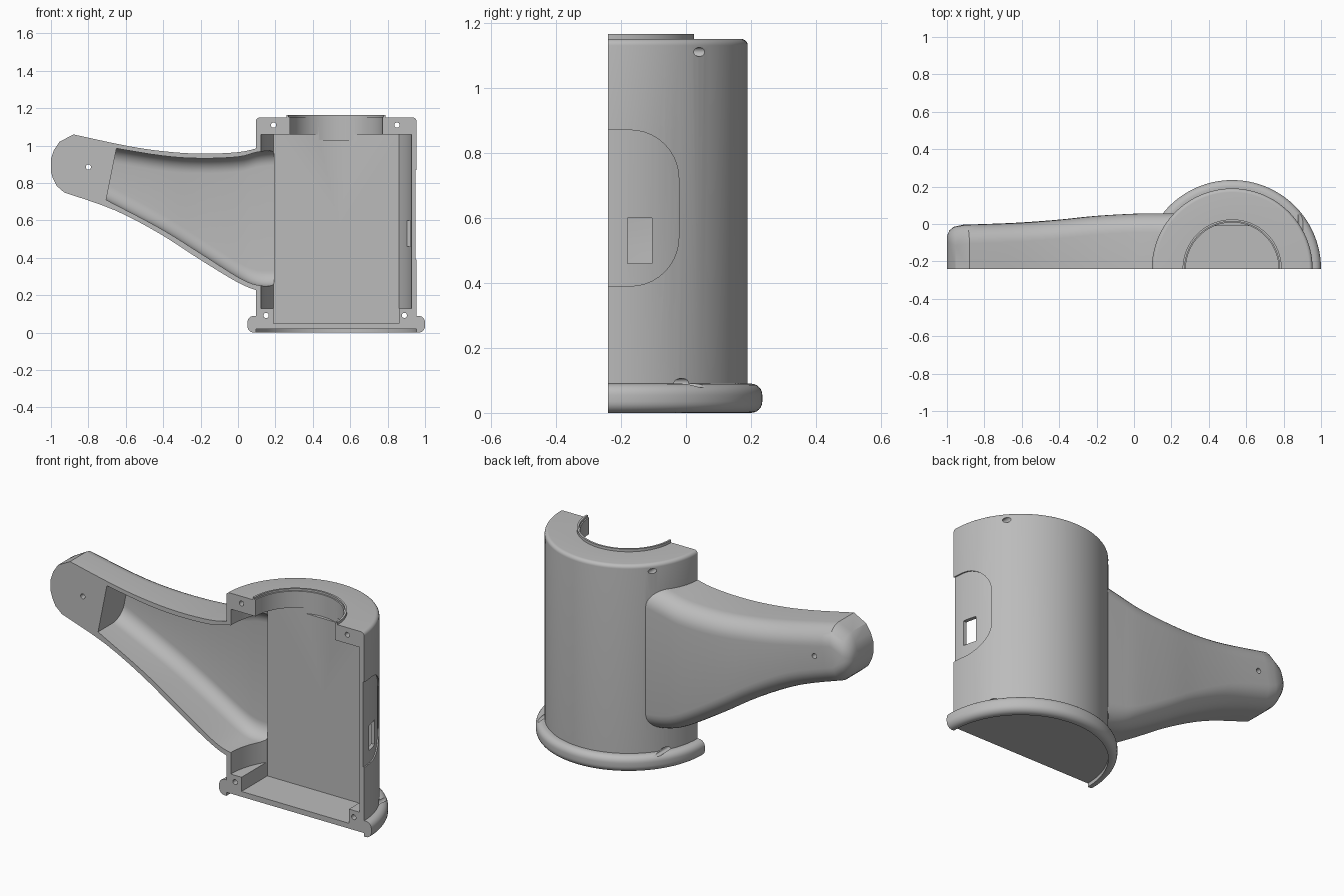
import bpy, bmesh, math
from mathutils import Vector

cube = bpy.data.objects.get("Cube")
if cube:
    bpy.data.objects.remove(cube, do_unlink=True)

CX, CY = 0.525, -0.24      # cylinder axis; CY is also the split plane
FRONT = CY - 0.1           # solids overshoot the split plane, then get trimmed

grey = bpy.data.materials.new("plain grey")
grey.use_nodes = True
grey.diffuse_color = (0.5, 0.5, 0.5, 1)
grey.node_tree.nodes["Principled BSDF"].inputs["Base Color"].default_value = (0.5, 0.5, 0.5, 1)


def make(name, bm):
    bmesh.ops.recalc_face_normals(bm, faces=bm.faces[:])
    mesh = bpy.data.meshes.new(name)
    bm.to_mesh(mesh)
    bm.free()
    ob = bpy.data.objects.new(name, mesh)
    bpy.context.scene.collection.objects.link(ob)
    mesh.materials.append(grey)
    return ob


def skin(name, rings):
    """Closed solid through a list of equal-length rings, capped at both ends."""
    bm = bmesh.new()
    loops = [[bm.verts.new(p) for p in ring] for ring in rings]
    n = len(loops[0])
    for a, b in zip(loops, loops[1:]):
        for i in range(n):
            j = (i + 1) % n
            bm.faces.new((a[i], a[j], b[j], b[i]))
    bm.faces.new(loops[0])
    bm.faces.new(loops[-1])
    return make(name, bm)


def lathe(name, profile, segs=112):
    """Stack of circles from (radius, z) pairs around the cylinder axis."""
    turn = [2 * math.pi * (i + 0.5) / segs for i in range(segs)]
    return skin(name, [[(CX + r * math.cos(a), CY + r * math.sin(a), z) for a in turn]
                       for r, z in profile])


def fillet(r, z, f, start, steps=6):
    """Quarter-round (radius, z) points centred on (r, z)."""
    angles = [math.radians(start + 90 * i / steps) for i in range(steps + 1)]
    return [(r + f * math.cos(a), z + f * math.sin(a)) for a in angles]


def box(name, lo, hi):
    return skin(name, [[(x, lo[1], lo[2]), (x, hi[1], lo[2]), (x, hi[1], hi[2]), (x, lo[1], hi[2])]
                       for x in (lo[0], hi[0])])


def drill(name, x, z, r=0.014):
    turn = [2 * math.pi * i / 20 for i in range(20)]
    return skin(name, [[(x + r * math.cos(a), y, z + r * math.sin(a)) for a in turn]
                       for y in (FRONT, 0.4)])


def combine(ob, other, operation):
    mod = ob.modifiers.new(operation.lower(), 'BOOLEAN')
    mod.operation, mod.object, mod.solver = operation, other, 'EXACT'
    with bpy.context.temp_override(object=ob, active_object=ob, selected_objects=[ob]):
        bpy.ops.object.modifier_apply(modifier=mod.name)
    bpy.data.objects.remove(other, do_unlink=True)


def smooth_path(stations, steps=4):
    """Catmull-Rom samples through tuples of any length."""
    pts = [stations[0]] + stations + [stations[-1]]
    out = []
    for a, b, c, d in zip(pts, pts[1:], pts[2:], pts[3:]):
        for k in range(steps):
            t = k / steps
            out.append(tuple(q + 0.5 * t * (r - p + t * (2 * p - 5 * q + 4 * r - s + t * (3 * (q - r) + s - p)))
                             for p, q, r, s in zip(a, b, c, d)))
    return out + [stations[-1]]


def arm(name, stations, radius):
    """Rounded-back sections between a top point and a bottom point: (xt, zt, xb, zb, y)."""
    rings = []
    for xt, zt, xb, zb, y in stations:
        top, low = Vector((xt, 0, zt)), Vector((xb, 0, zb))
        height = (top - low).length
        up = (top - low) / height
        f = min(radius, height * 0.45)
        ring = [top + Vector((0, FRONT, 0))]
        arc = [math.radians(90 * i / 8) for i in range(9)]
        ring += [top - up * f * (1 - math.cos(a)) + Vector((0, y - f + f * math.sin(a), 0)) for a in arc]
        ring += [low + up * f * (1 - math.cos(a)) + Vector((0, y - f + f * math.sin(a), 0))
                 for a in reversed(arc)]
        ring.append(low + Vector((0, FRONT, 0)))
        rings.append(ring)
    return skin(name, rings)


# Cylindrical body with rounded base flange and top collar
shell = lathe("half_housing", fillet(0.44, 0.035, 0.035, -90) + fillet(0.44, 0.055, 0.035, 0)
              + [(0.43, 0.09)] + fillet(0.41, 1.13, 0.02, 0) + [(0.265, 1.15), (0.265, 1.165)])

# Swept arm: rounded tip, then a flare toward the body
tip = [(-1.0, 0.93, -1.0, 0.86, -0.065), (-0.985, 0.975, -0.99, 0.825, -0.035),
       (-0.955, 1.02, -0.97, 0.785, -0.015)]
flare = [(-0.88, 1.06, -0.93, 0.75, -0.004), (-0.6, 1.0, -0.66, 0.655, 0.006),
         (-0.4, 0.97, -0.42, 0.53, 0.022), (-0.2, 0.957, -0.21, 0.395, 0.043),
         (0, 0.965, 0, 0.268, 0.055), (0.12, 0.99, 0.12, 0.222, 0.056), (0.26, 1.02, 0.26, 0.205, 0.056)]
combine(shell, arm("arm", tip + smooth_path(flare), 0.1), 'UNION')

# Main cavity: wide box plus round side channels, both ending at a flat back wall
WALL = -0.01
channel = lathe("channel_cutter", [(0.402, 0.13), (0.402, 1.06)])
combine(channel, box("back_trim", (0, WALL, 0), (1.1, 0.4, 1.3)), 'DIFFERENCE')
combine(channel, box("bay", (0.19, FRONT, 0.05), (0.86, WALL, 1.06)), 'UNION')
combine(shell, channel, 'DIFFERENCE')

# Hollow of the arm, opening into the main cavity
hollow = [(-0.65, 0.985, -0.705, 0.71, -0.03), (-0.4, 0.945, -0.42, 0.56, -0.008),
          (-0.2, 0.932, -0.21, 0.43, 0.013), (0, 0.94, 0, 0.297, 0.025),
          (0.1, 0.965, 0.1, 0.255, 0.026), (0.192, 0.975, 0.192, 0.25, 0.026)]
combine(shell, arm("arm_hollow", smooth_path(hollow), 0.08), 'DIFFERENCE')

# Top opening and shallow underside recess
combine(shell, lathe("top_opening", [(0.248, 1.03), (0.248, 1.153), (0.254, 1.154), (0.254, 1.2)]), 'DIFFERENCE')
combine(shell, lathe("base_recess", [(0.43, -0.05), (0.43, 0.02)]), 'DIFFERENCE')

# Side panel: shallow rounded recess with a small window
edge = fillet(-0.172, 0.72, 0.15, 0, 10)[::-1] + fillet(-0.172, 0.54, 0.15, -90, 10)[::-1]
outline = [(FRONT, 0.87)] + edge + [(FRONT, 0.39)]
panel = skin("side_panel", [[(x, y, z) for y, z in outline] for x in (0.7, 1.1)])
combine(panel, lathe("panel_floor", [(0.423, 0.2), (0.423, 1)]), 'DIFFERENCE')
combine(shell, panel, 'DIFFERENCE')
combine(shell, box("window", (0.84, -0.18, 0.46), (1.1, -0.105, 0.6)), 'DIFFERENCE')

# Screw holes
for x, z in ((0.19, 1.11), (0.85, 1.11), (0.15, 0.092), (0.89, 0.092), (-0.8, 0.885)):
    combine(shell, drill("screw_hole", x, z), 'DIFFERENCE')

# Trim to the flat split plane
combine(shell, box("front_trim", (-1.5, -1.2, -0.5), (1.5, CY, 1.6)), 'DIFFERENCE')

for ob in bpy.context.selected_objects:
    ob.select_set(False)
shell.select_set(True)
bpy.context.view_layer.objects.active = shell
bpy.ops.object.shade_smooth_by_angle(angle=math.radians(28))
